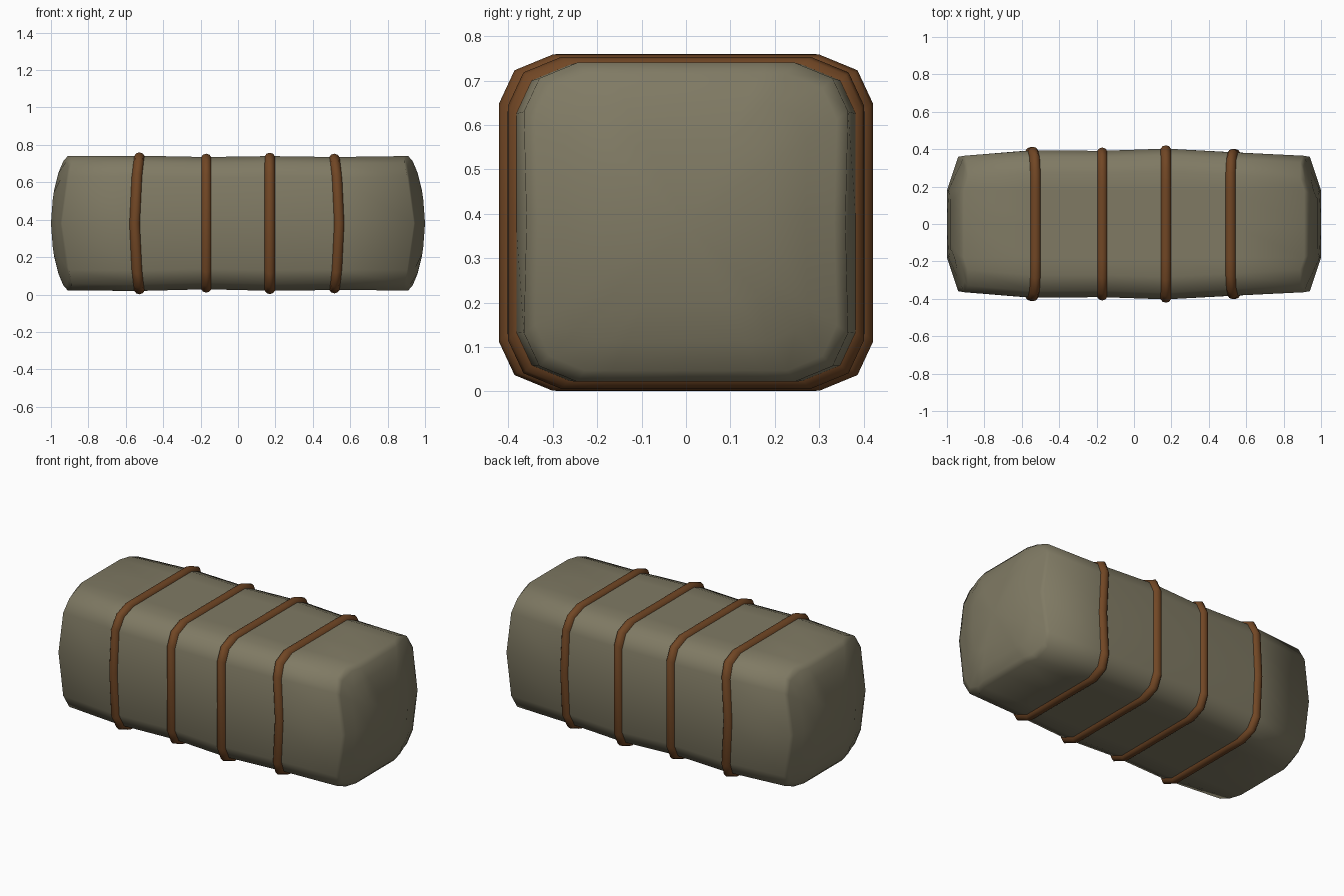
import bpy, bmesh, math

if "Cube" in bpy.data.objects:
    bpy.data.objects.remove(bpy.data.objects["Cube"])


def material(name, col):
    m = bpy.data.materials.new(name)
    m.diffuse_color = (*col, 1)
    m.use_nodes = True
    m.node_tree.nodes["Principled BSDF"].inputs["Base Color"].default_value = m.diffuse_color
    return m


CLOTH = material("olive canvas", (0.215, 0.195, 0.127))
LEATHER = material("brown leather", (0.165, 0.062, 0.018))


def section(w, lo, hi, waist=0.0):
    """Chamfered box outline as (y, z) points, counter-clockwise from +y side."""
    m, h = (lo + hi) / 2, (hi - lo) / 2
    q = [(w - waist, 0), (w, h - .11), (w - .035, h - .035), (w - .12, h), (.18, h)]
    pts = q + [(0, h)] + [(-y, z) for y, z in q[:0:-1]]
    pts += [(-y, -z) for y, z in q] + [(0, -h)] + [(y, -z) for y, z in q[:0:-1]]
    return [(y, m + z) for y, z in pts]


def bow_x(x, z, bow):
    t = min(1, abs(z - .38) / .36)
    return x + bow * (1 - t * t)


def loft(name, rings, mat, closed=False, caps=None):
    bm = bmesh.new()
    vs = [[bm.verts.new(p) for p in r] for r in rings]
    n, k = len(vs[0]), len(vs)
    for i in range(k if closed else k - 1):
        a, b = vs[i], vs[(i + 1) % k]
        for j in range(n):
            bm.faces.new((a[j], a[(j + 1) % n], b[(j + 1) % n], b[j]))
    if caps:
        for ring, c in zip((vs[0], vs[-1]), caps):
            cv = bm.verts.new(c)
            for j in range(n):
                bm.faces.new((ring[j], ring[(j + 1) % n], cv))
    bmesh.ops.recalc_face_normals(bm, faces=bm.faces)
    me = bpy.data.meshes.new(name)
    bm.to_mesh(me)
    bm.free()
    me.materials.append(mat)
    ob = bpy.data.objects.new(name, me)
    bpy.context.collection.objects.link(ob)
    for p in me.polygons:
        p.use_smooth = True
    return ob


# domed end rings, shrinking toward the middle of the end face
def end_ring(side, s):
    out = []
    for y, z in section(.365, .022, .74, .006):
        y, z = y * s, .381 + (z - .381) * s
        tz = min(1, abs(z - .381) / .359)
        ty = max(0, (abs(y) - .18) / .18)
        out.append((side * (1 - .06 * ty - .07 * tz ** 2 - .02 * tz ** 16), y, z))
    return out


# strap stations: x, half width, bottom, top, sideways bow
STATIONS = [
    (-.527, .394, .019, .742, -.025),
    (-.17, .391, .028, .735, 0),
    (.17, .403, .020, .740, 0),
    (.515, .383, .024, .735, .025),
]

# canvas bundle
rings = [end_ring(-1, s) for s in (.5, .75, .93, 1)]
for x, w, lo, hi, bow in STATIONS:
    rings.append([(bow_x(x, z, bow), y, z) for y, z in section(w, lo, hi)])
rings += [end_ring(1, s) for s in (1, .93, .75, .5)]
loft("canvas_bundle", rings, CLOTH, caps=[(-1, 0, .381), (1, 0, .381)])

# leather straps, round in section and half sunk into the canvas
R, SIDES = .03, 10
for i, (x, w, lo, hi, bow) in enumerate(STATIONS):
    tube = []
    for k in range(SIDES):
        a = 2 * math.pi * k / SIDES
        d = R * math.cos(a) - .012
        tube.append([(bow_x(x, z, bow) + R * math.sin(a), y, z)
                     for y, z in section(w + d, lo - d, hi + d)])
    loft(f"strap_{i + 1}", tube, LEATHER, closed=True)
